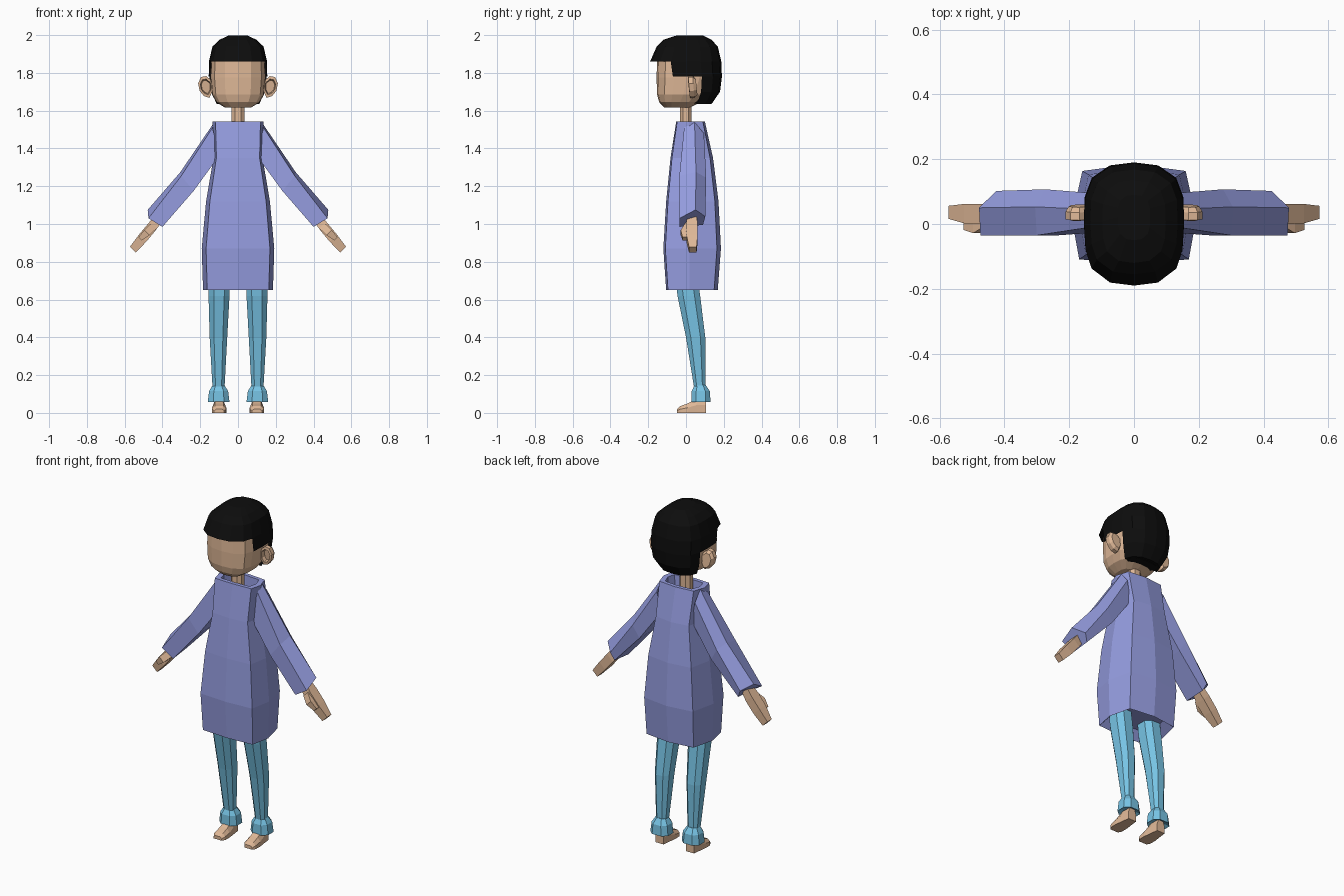
import bpy, bmesh, math


def material(name, rgb):
    m = bpy.data.materials.new(name)
    m.diffuse_color = (*rgb, 1)
    return m


SKIN = material("skin", (0.74, 0.48, 0.31))
DRESS = material("dress_lilac", (0.30, 0.335, 0.74))
LEGGING = material("legging_blue", (0.185, 0.55, 0.78))
HAIR = material("hair_black", (0.004, 0.004, 0.004))


def loft(name, rings, mat, cap=(True, True), keep=None):
    """Skin closed rings of equal point count; keep() may drop side faces."""
    bm = bmesh.new()
    vs = [[bm.verts.new(p) for p in r] for r in rings]
    n = len(rings[0])
    for i in range(len(vs) - 1):
        for j in range(n):
            k = (j + 1) % n
            quad = (vs[i][j], vs[i][k], vs[i + 1][k], vs[i + 1][j])
            if keep is None or keep(i, j):
                bm.faces.new(quad)
    if cap[0]:
        bm.faces.new(vs[0])
    if cap[1]:
        bm.faces.new(vs[-1])
    bmesh.ops.delete(bm, geom=[v for v in bm.verts if not v.link_faces], context='VERTS')
    bmesh.ops.recalc_face_normals(bm, faces=bm.faces)
    me = bpy.data.meshes.new(name)
    bm.to_mesh(me)
    bm.free()
    me.materials.append(mat)
    ob = bpy.data.objects.new(name, me)
    bpy.context.collection.objects.link(ob)
    return ob


def pair(name, rings, mat, **kw):
    """Left and right copies of a lofted part."""
    for side, s in (("left", 1), ("right", -1)):
        loft(f"{side}_{name}", [[(s * x, y, z) for x, y, z in r] for r in rings], mat, **kw)


def full(half):
    """Mirror a half section running from front centre to back centre."""
    return half + [(-x, y) for x, y in half[-2:0:-1]]


def oval(section, hw, front, back, z):
    """Fit a unit section to a half width and a front/back range."""
    c, h = (front + back) / 2, (back - front) / 2
    return [(x * hw, c + y * h, z) for x, y in section]


def box_ring(x0, x1, y0, y1, z, b=0.25):
    """Rectangle with chamfered corners in a level plane."""
    bx, by = (x1 - x0) * b, (y1 - y0) * b
    return [(x0 + bx, y0, z), (x1 - bx, y0, z), (x1, y0 + by, z), (x1, y1 - by, z),
            (x1 - bx, y1, z), (x0 + bx, y1, z), (x0, y1 - by, z), (x0, y0 + by, z)]


# Dress with hollow collar and recessed underside
body = full([(0, -1), (0.88, -0.93), (1, -0.1), (0.83, 0.86), (0, 1)])
loft("dress", [oval(body, *r) for r in (
    (0.14, -0.07, 0.13, 0.70), (0.185, -0.105, 0.168, 0.65), (0.192, -0.12, 0.185, 0.87),
    (0.169, -0.105, 0.172, 1.12), (0.13, -0.082, 0.143, 1.35), (0.135, -0.052, 0.10, 1.542),
    (0.105, -0.03, 0.078, 1.542), (0.10, -0.025, 0.073, 1.46))], DRESS)

# Sleeves
pair("sleeve", [
    [(0.125, 0.045, 1.54), (0.135, -0.01, 1.51), (0.10, -0.025, 1.36),
     (0.10, 0.09, 1.36), (0.125, 0.095, 1.48)],
    [(0.305, 0.053, 1.275), (0.30, -0.035, 1.255), (0.235, -0.035, 1.175),
     (0.235, 0.10, 1.175), (0.275, 0.107, 1.245)],
    [(0.478, 0.05, 1.075), (0.474, -0.035, 1.03), (0.40, -0.035, 0.985),
     (0.405, 0.09, 0.995), (0.425, 0.102, 1.04)]], DRESS)


# Hands: slanted quads of palm and fingers, then thumb
def slant(cx, cz, half, y0, y1):
    d = half * 0.7
    return [(cx - d, y0, cz + d * -1), (cx + d, y0, cz + d),
            (cx + d, y1, cz + d), (cx - d, y1, cz - d)]


pair("hand", [slant(0.42, 1.03, 0.025, 0.01, 0.055), slant(0.455, 0.985, 0.027, 0.0, 0.062),
              slant(0.505, 0.925, 0.027, 0.002, 0.062), slant(0.557, 0.864, 0.022, 0.016, 0.056)], SKIN)
pair("thumb", [slant(0.445, 0.99, 0.02, -0.005, 0.03), slant(0.482, 0.955, 0.02, -0.028, 0.012),
               slant(0.518, 0.922, 0.012, -0.018, 0.004)], SKIN)

# Leggings and flared ankle cuffs
pair("legging", [box_ring(0.045, 0.155, -0.055, 0.06, 0.72),
                 box_ring(0.045, 0.156, -0.045, 0.075, 0.62),
                 box_ring(0.057, 0.150, 0.0, 0.102, 0.40),
                 box_ring(0.072, 0.134, 0.045, 0.102, 0.12)], LEGGING)
pair("ankle_cuff", [box_ring(0.072, 0.134, 0.05, 0.105, 0.07),
                    box_ring(0.045, 0.16, 0.028, 0.130, 0.057),
                    box_ring(0.052, 0.153, 0.03, 0.126, 0.115),
                    box_ring(0.072, 0.134, 0.045, 0.105, 0.147)], LEGGING)


# Feet, lofted heel to toe
def foot_ring(y, w, h):
    c = 0.1
    return [(c - w, y, 0), (c + w, y, 0), (c + w, y, h * 0.55),
            (c + w * 0.6, y, h), (c - w * 0.6, y, h), (c - w, y, h * 0.55)]


pair("foot", [foot_ring(0.105, 0.026, 0.075), foot_ring(0.055, 0.032, 0.075),
              foot_ring(0.01, 0.038, 0.05), foot_ring(-0.03, 0.037, 0.036),
              foot_ring(-0.047, 0.026, 0.02)], SKIN)

# Neck
loft("neck", [box_ring(-0.034, 0.034, -0.032, 0.028, z) for z in (1.46, 1.65)], SKIN)

# Head
skull = full([(0, -1), (0.48, -0.95), (0.85, -0.72), (0.97, -0.42), (1, 0),
              (0.98, 0.42), (0.84, 0.74), (0.48, 0.95), (0, 1)])
loft("head", [oval(skull, *r) for r in (
    (0.07, -0.115, 0.02, 1.617), (0.115, -0.142, 0.08, 1.645), (0.138, -0.153, 0.125, 1.685),
    (0.146, -0.156, 0.165, 1.775), (0.143, -0.153, 0.168, 1.86), (0.11, -0.12, 0.14, 1.94))], SKIN)

# Hair cap: fringe, side locks and nape kept by column
hair_rings = [oval(skull, *r) for r in (
    (0.05, -0.05, 0.09, 1.998), (0.098, -0.12, 0.135, 1.975), (0.135, -0.155, 0.168, 1.94),
    (0.154, -0.19, 0.187, 1.86), (0.155, -0.175, 0.19, 1.78), (0.145, -0.165, 0.18, 1.70),
    (0.115, -0.13, 0.135, 1.635), (0.09, -0.10, 0.11, 1.64))]


def hair_keep(i, j):
    j = min(j, 15 - j)  # column from front (0) to back (7)
    return j >= (0, 0, 0, 3, 5, 5, 5)[i]


loft("hair", hair_rings, HAIR, cap=(True, False), keep=hair_keep)
# Underside of the fringe
loft("fringe_underside", [oval(skull, 0.154, -0.19, 0.187, 1.86),
                          oval(skull, 0.138, -0.145, 0.16, 1.862)], HAIR,
     cap=(False, False), keep=lambda i, j: min(j, 15 - j) < 3)
# Underside of the nape
loft("nape", [oval(skull, 0.10, 0.0, 0.12, 1.66), oval(skull, 0.09, 0.03, 0.11, 1.637)], HAIR)

# Ears: cupped shells facing forward
ear = [(0.135, 1.755), (0.168, 1.783), (0.196, 1.778), (0.211, 1.745),
       (0.203, 1.705), (0.18, 1.677), (0.152, 1.668), (0.135, 1.70)]


def ear_ring(scale, y):
    cx, cz = 0.17, 1.727
    return [(cx + (x - cx) * scale, y - (z - cz) * 0.08, cz + (z - cz) * scale) for x, z in ear]


pair("ear", [ear_ring(0.75, 0.056), ear_ring(1, 0.04), ear_ring(1, 0.016),
             ear_ring(0.72, 0.014), ear_ring(0.6, 0.036)], SKIN)
